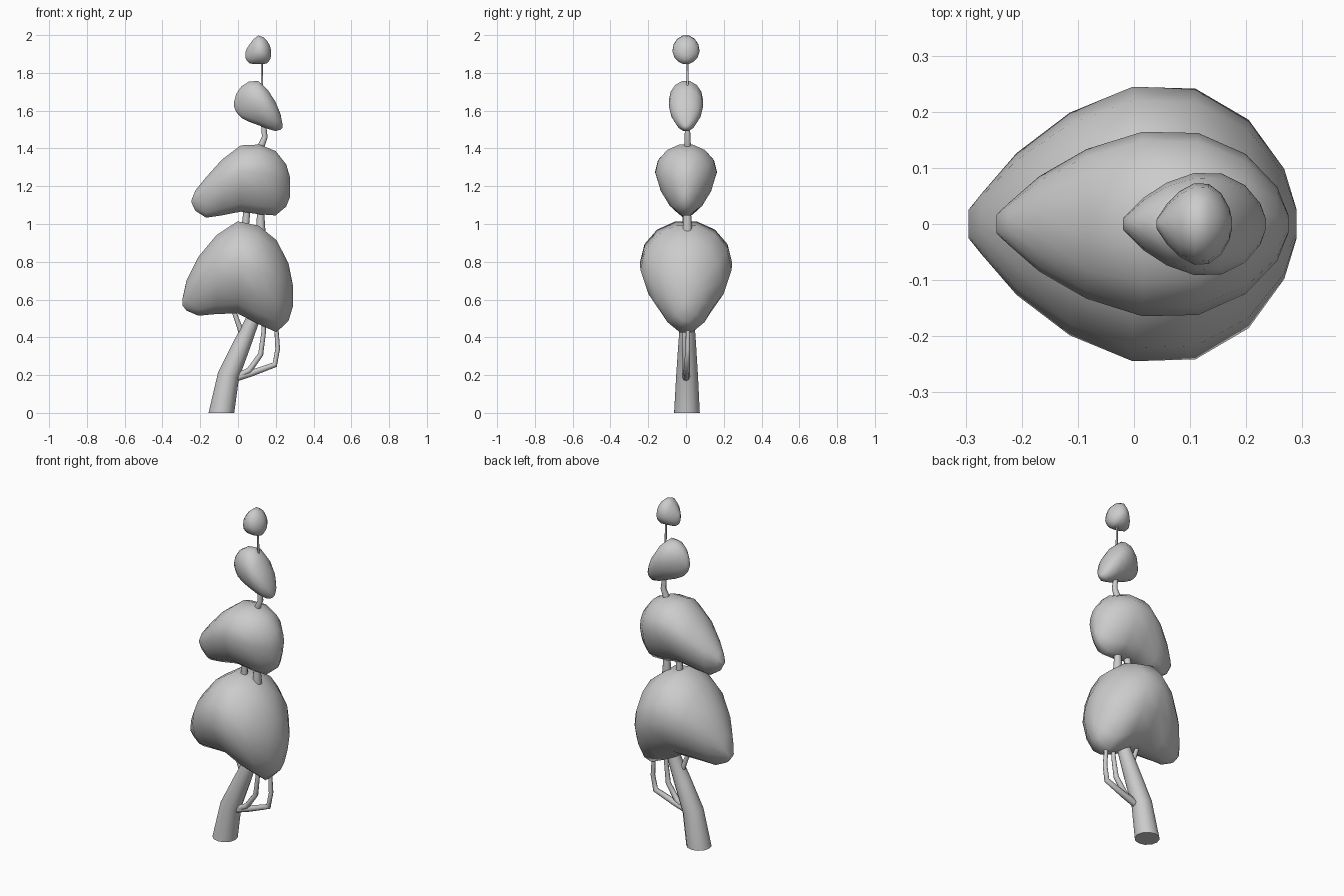
import bpy, bmesh, math
from mathutils import Vector

cube = bpy.data.objects.get("Cube")
if cube:
    bpy.data.objects.remove(cube)

grey = bpy.data.materials.new("plain grey")
grey.use_nodes = True
colour = (0.6, 0.6, 0.6, 1)
grey.diffuse_color = colour
grey.node_tree.nodes["Principled BSDF"].inputs["Base Color"].default_value = colour


def loft(name, rings):
    """Skin a row of equal rings, closing both ends with a fan."""
    bm = bmesh.new()
    rows = [[bm.verts.new(point) for point in ring] for ring in rings]
    for near, far in zip(rows, rows[1:]):
        for i in range(len(near)):
            bm.faces.new((near[i - 1], near[i], far[i], far[i - 1]))
    caps = [bm.faces.new(rows[0]), bm.faces.new(rows[-1])]
    bmesh.ops.poke(bm, faces=caps)
    bmesh.ops.recalc_face_normals(bm, faces=bm.faces)
    mesh = bpy.data.meshes.new(name)
    bm.to_mesh(mesh)
    bm.free()
    mesh.materials.append(grey)
    part = bpy.data.objects.new(name, mesh)
    bpy.context.collection.objects.link(part)
    bpy.ops.object.select_all(action="DESELECT")
    part.select_set(True)
    bpy.context.view_layer.objects.active = part
    bpy.ops.object.shade_smooth_by_angle(angle=math.radians(60))


def circle(sides):
    """Cosine and sine pairs around a full turn."""
    turns = [math.tau * i / sides for i in range(sides)]
    return [(math.cos(turn), math.sin(turn)) for turn in turns]


def smooth(keys):
    """Add a curved midpoint between each pair of neighbouring keys."""
    padded = [keys[0], *keys, keys[-1]]
    result = [keys[0]]
    for before, start, end, after in zip(padded, keys, keys[1:], padded[3:]):
        result.append((9 * (start + end) - before - after) / 16)
        result.append(end)
    return result


def foliage(name, left, right, width, lows, highs, widest=0.55, taper=0.2):
    """Teardrop clump of egg-shaped slices, closer together at its ends."""
    low_edge, high_edge = smooth(lows), smooth(highs)
    last = len(low_edge) - 1
    rings = []
    for i, (low, high) in enumerate(zip(low_edge, high_edge)):
        u = (1 - math.cos(math.pi * i / last)) / 2
        x = left + (right - left) * u
        half = width * math.sqrt(max(math.sin(math.pi * u ** 1.3), 0.01))
        middle = low + (high - low) * widest
        ring = []
        for c, s in circle(14):
            reach = high - middle if s > 0 else middle - low
            y = half * c * (1 + taper * min(s, 0))
            ring.append((x, y, middle + s * reach))
        rings.append(ring)
    loft(name, rings)


def stem(name, thick, thin, path, y_start=0, y_end=0, sides=8):
    """Tube along a path of x and z, tapering evenly from thick to thin."""
    last = len(path) - 1
    centres = []
    for i, (x, z) in enumerate(path):
        centres.append(Vector((x, y_start + (y_end - y_start) * i / last, z)))
    rings = []
    for i, centre in enumerate(centres):
        along = centres[min(i + 1, last)] - centres[max(i - 1, 0)]
        if centre.z == 0:
            along = Vector((0, 0, 1))
        across = along.cross(Vector((0, 1, 0))).normalized()
        side = across.cross(along).normalized()
        radius = thick + (thin - thick) * i / last
        rings.append([centre + radius * (side * c + across * s)
                      for c, s in circle(sides)])
    loft(name, rings)


# Foliage clumps, from the lowest to the highest
foliage("lower_foliage", -0.295, 0.29, 0.25,
        lows=[0.57, 0.51, 0.52, 0.42, 0.56],
        highs=[0.6, 0.83, 1.02, 0.92, 0.68])
foliage("middle_foliage", -0.245, 0.275, 0.168,
        lows=[1.11, 1.03, 1.06, 1.04, 1.14],
        highs=[1.13, 1.25, 1.42, 1.39, 1.25], widest=0.6)
foliage("upper_foliage", -0.02, 0.235, 0.093,
        lows=[1.62, 1.56, 1.52, 1.49, 1.51],
        highs=[1.65, 1.73, 1.76, 1.65, 1.53], taper=0.1)
foliage("top_foliage", 0.04, 0.175, 0.074,
        lows=[1.88, 1.85, 1.845, 1.85, 1.89],
        highs=[1.91, 1.95, 2, 1.97, 1.92], widest=0.45, taper=0.1)

# Trunk and the stems joining the clumps
stem("trunk", 0.068, 0.016,
     [(-0.088, 0), (-0.05, 0.2), (0.02, 0.36), (0.08, 0.5), (0.12, 0.95), (0.12, 1.1)],
     y_start=0.005, y_end=0.008, sides=12)
stem("side_stem", 0.022, 0.018, [(0.08, 0.65), (0.035, 0.95), (0.05, 1.1)])
stem("upper_stem", 0.02, 0.013,
     [(0.11, 1.35), (0.125, 1.42), (0.142, 1.46), (0.135, 1.53)],
     y_start=0.008, y_end=0.008)
stem("top_stem", 0.006, 0.005, [(0.128, 1.7), (0.125, 1.9)],
     y_start=0.008, y_end=0.008)

# Thin branches rising from the trunk
stem("outer_branch", 0.02, 0.01,
     [(-0.03, 0.18), (0.07, 0.21), (0.195, 0.255), (0.21, 0.34), (0.2, 0.5)],
     y_end=0.012)
stem("inner_branch", 0.018, 0.01,
     [(-0.01, 0.19), (0.06, 0.225), (0.12, 0.31), (0.135, 0.42), (0.14, 0.55)],
     y_end=-0.012)
stem("back_branch", 0.017, 0.011, [(0.03, 0.38), (0.01, 0.45), (-0.03, 0.56)],
     y_start=0.01)
